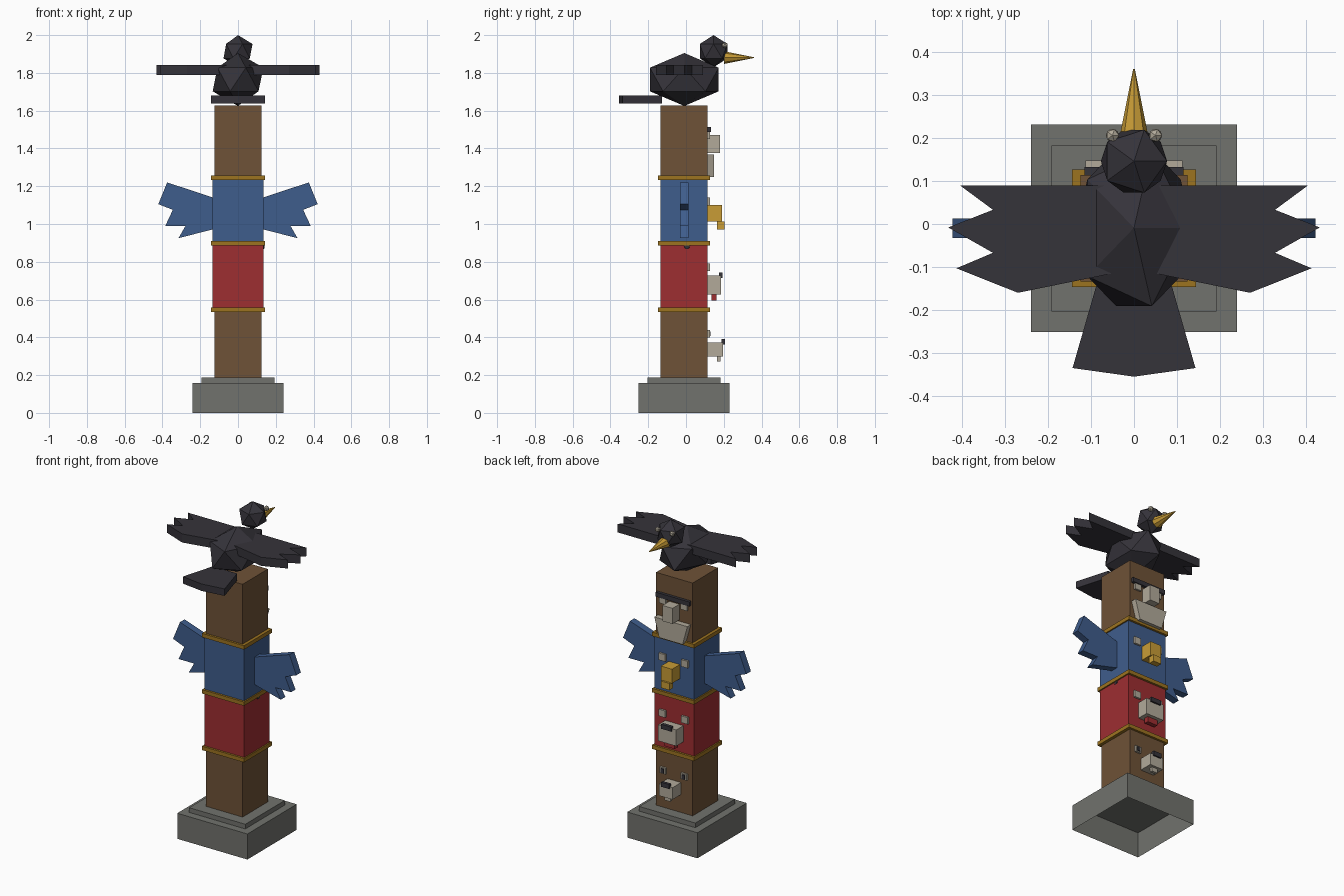
import bpy, bmesh
from mathutils import Matrix, Vector

if "Cube" in bpy.data.objects:
    bpy.data.objects.remove(bpy.data.objects["Cube"], do_unlink=True)


def linear(c):
    c /= 255
    return c / 12.92 if c <= 0.04045 else ((c + 0.055) / 1.055) ** 2.4


def material(name, *rgb):
    m = bpy.data.materials.new(name)
    m.use_nodes = True
    col = [linear(c) for c in rgb] + [1]
    m.diffuse_color = col
    m.node_tree.nodes["Principled BSDF"].inputs["Base Color"].default_value = col
    return m


wood = material("brown wood", 110, 82, 55)
blue = material("blue paint", 63, 93, 140)
red = material("red paint", 158, 46, 49)
band_gold = material("dark gold", 156, 115, 32)
beak_gold = material("beak gold", 200, 156, 54)
ivory = material("ivory", 178, 170, 154)
stone = material("grey stone", 113, 114, 109)
black = material("charcoal", 53, 51, 58)

CY = -0.01     # centre line of the pole
FACE = 0.113   # carved side of the pole


def finish(name, bm, mat):
    bmesh.ops.recalc_face_normals(bm, faces=bm.faces)
    mesh = bpy.data.meshes.new(name)
    bm.to_mesh(mesh)
    bm.free()
    mesh.materials.append(mat)
    ob = bpy.data.objects.new(name, mesh)
    bpy.context.collection.objects.link(ob)
    return ob


def box(name, mat, x0, x1, y0, y1, z0, z1, open_bottom=False):
    bm = bmesh.new()
    bmesh.ops.create_cube(bm, size=1)
    for v in bm.verts:
        v.co = Vector(((x0 + x1) / 2 + v.co.x * (x1 - x0),
                       (y0 + y1) / 2 + v.co.y * (y1 - y0),
                       (z0 + z1) / 2 + v.co.z * (z1 - z0)))
    if open_bottom:
        low = [f for f in bm.faces if f.calc_center_median().z < z0 + 0.001]
        bmesh.ops.delete(bm, geom=low, context='FACES_ONLY')
    return finish(name, bm, mat)


def block(name, mat, half_x, half_y, z0, z1, **kw):
    return box(name, mat, -half_x, half_x, CY - half_y, CY + half_y, z0, z1, **kw)


def feature(name, mat, half_x, y1, z0, z1, y0=FACE - 0.01):
    return box(name, mat, -half_x, half_x, y0, y1, z0, z1)


def slab(name, mat, outline, lo, hi, axis, side=1):
    """Extrude an outline along z or y; side=-1 mirrors it in x."""
    bm = bmesh.new()
    place = (lambda a, b: (side * a, b, lo)) if axis == 'z' else (lambda a, b: (side * a, lo, b))
    f = bm.faces.new([bm.verts.new(place(a, b)) for a, b in outline])
    out = bmesh.ops.extrude_face_region(bm, geom=[f])
    move = Vector((0, 0, hi - lo)) if axis == 'z' else Vector((0, hi - lo, 0))
    bmesh.ops.translate(bm, vec=move, verts=[g for g in out["geom"] if isinstance(g, bmesh.types.BMVert)])
    return finish(name, bm, mat)


def ball(name, mat, centre, radii):
    bm = bmesh.new()
    bmesh.ops.create_icosphere(bm, subdivisions=1, radius=1,
                               matrix=Matrix.Translation(centre) @ Matrix.Diagonal((*radii, 1)))
    return finish(name, bm, mat)


def eyes(name, z0, z1, x=0.077, half=0.022, pupils=False):
    for side, label in ((1, "left"), (-1, "right")):
        c = side * x
        box(f"{label}_{name}_eye", ivory, c - half, c + half, FACE - 0.01, 0.126, z0, z1)
        if pupils:
            box(f"{label}_{name}_pupil", black, c - half / 2, c + half / 2,
                0.124, 0.131, z0 + 0.006, z1 - 0.006)


# Stone base
block("base", stone, 0.24, 0.241, 0, 0.158, open_bottom=True)
block("base_step", stone, 0.192, 0.193, 0.155, 0.187)

# Pole sections and gold bands
block("lower_pole", wood, 0.125, 0.124, 0.18, 0.55)
block("red_section", red, 0.136, 0.124, 0.55, 0.9)
block("blue_section", blue, 0.136, 0.124, 0.9, 1.25)
block("upper_pole", wood, 0.125, 0.124, 1.25, 1.627)
for i, z in enumerate((0.535, 0.885, 1.233)):
    block(f"band_{i + 1}", band_gold, 0.144, 0.137, z, z + 0.024)
ball("red_section_knob", black, (0.134, 0.005, 0.88), (0.008, 0.018, 0.016))

# Lowest face: long teeth
eyes("lower", 0.4, 0.438, x=0.072, half=0.02, pupils=True)
feature("lower_muzzle", ivory, 0.046, 0.197, 0.298, 0.372)
feature("lower_nose", black, 0.028, 0.206, 0.362, 0.39, y0=0.188)
feature("lower_teeth", ivory, 0.02, 0.182, 0.272, 0.3, y0=0.165)

# Red face: broad muzzle and tongue
eyes("red", 0.75, 0.792)
feature("red_muzzle", ivory, 0.062, 0.184, 0.628, 0.728)
feature("red_nose", black, 0.034, 0.194, 0.714, 0.742, y0=0.174)
feature("red_tongue", red, 0.035, 0.162, 0.595, 0.63, y0=0.135)

# Blue face: hooked beak
eyes("blue", 1.097, 1.14)
feature("blue_beak", beak_gold, 0.038, 0.191, 1.012, 1.1)
feature("blue_beak_hook", beak_gold, 0.028, 0.203, 0.972, 1.014, y0=0.165)

# Upper face: brow, nose and wide mouth
eyes("upper", 1.45, 1.488, x=0.073)
feature("upper_brow", black, 0.115, 0.132, 1.486, 1.514)
feature("upper_nose", ivory, 0.034, 0.181, 1.375, 1.472)
mouth = [(-0.113, 1.367), (0.113, 1.367), (0.08, 1.248), (-0.08, 1.248)]
slab("upper_mouth", ivory, mouth, FACE - 0.01, 0.148, 'y')

# Both pairs of wings
blue_wing = [(0.12, 1.136), (0.375, 1.22), (0.422, 1.105), (0.345, 1.075), (0.385, 0.99),
             (0.278, 0.99), (0.315, 0.925), (0.12, 0.975)]
bird_wing = [(0.05, 0.09), (0.405, 0.09), (0.328, 0.033), (0.432, -0.008), (0.328, -0.067),
             (0.413, -0.103), (0.27, -0.16), (0.05, -0.115)]
for side, label in ((1, "left"), (-1, "right")):
    slab(f"{label}_blue_wing", blue, blue_wing, -0.032, 0.013, 'y', side)
    slab(f"{label}_bird_wing", black, bird_wing, 1.79, 1.843, 'z', side)
    ball(f"{label}_bird_eye", ivory, (side * 0.05, 0.206, 1.947), (0.017, 0.017, 0.017))

# Bird on top
ball("bird_body", black, (0, -0.009, 1.765), (0.15, 0.214, 0.14))
ball("bird_head", black, (0, 0.146, 1.915), (0.086, 0.086, 0.085))
tail = [(-0.083, -0.127), (0.083, -0.127), (0.143, -0.335), (0, -0.355), (-0.143, -0.335)]
slab("bird_tail", black, tail, 1.637, 1.68, 'z')
bm = bmesh.new()
bmesh.ops.create_cone(bm, cap_ends=True, segments=8, radius1=0.034, radius2=0.002, depth=0.16,
                      matrix=Matrix.Translation((0, 0.28, 1.881)) @ Matrix.Rotation(-1.5708, 4, 'X'))
finish("bird_beak", bm, beak_gold)
